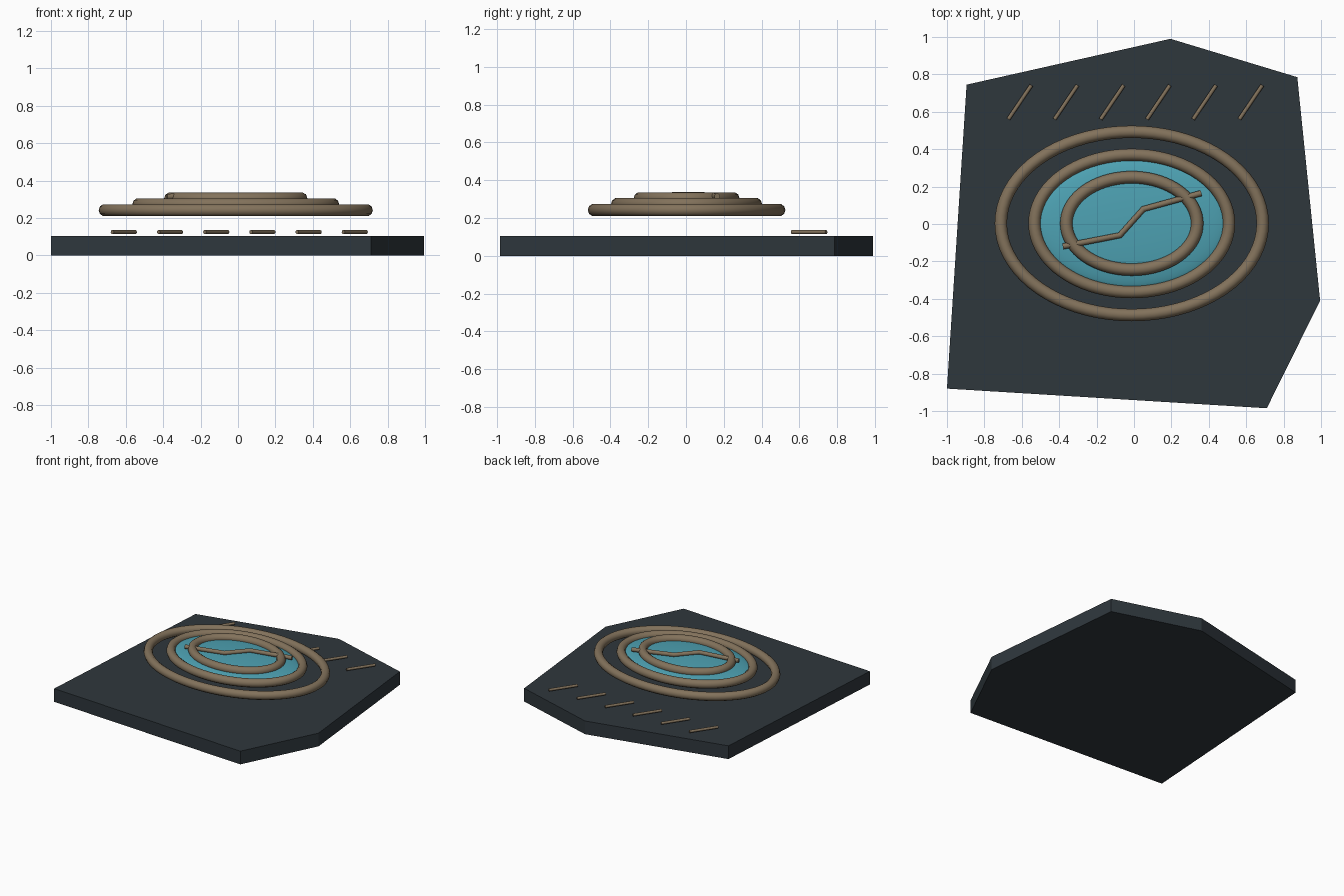
import bpy, bmesh, math

if "Cube" in bpy.data.objects:
    bpy.data.objects.remove(bpy.data.objects["Cube"])


def material(name, rgb):
    m = bpy.data.materials.new(name)
    m.diffuse_color = (*rgb, 1)
    m.use_nodes = True
    m.node_tree.nodes["Principled BSDF"].inputs["Base Color"].default_value = m.diffuse_color
    return m


slate = material("dark slate", (0.028, 0.038, 0.046))
bronze = material("dull bronze", (0.225, 0.168, 0.105))
teal = material("teal glass", (0.075, 0.36, 0.45))


def activate(ob):
    bpy.ops.object.select_all(action='DESELECT')
    ob.select_set(True)
    bpy.context.view_layer.objects.active = ob


def tube(name, points, radius, closed=False):
    """Round tube swept along a path and turned into a mesh."""
    cu = bpy.data.curves.new(name, 'CURVE')
    cu.dimensions = '3D'
    cu.bevel_depth = radius
    cu.bevel_resolution = 3
    cu.use_fill_caps = True
    sp = cu.splines.new('POLY')
    sp.points.add(len(points) - 1)
    for p, co in zip(sp.points, points):
        p.co = (*co, 1)
    sp.use_cyclic_u = closed
    cu.materials.append(bronze)
    ob = bpy.data.objects.new(name, cu)
    bpy.context.collection.objects.link(ob)
    activate(ob)
    bpy.ops.object.convert(target='MESH')
    bpy.ops.object.shade_smooth_by_angle(angle=math.radians(50))
    return bpy.context.object


# Irregular six-sided slab
outline = [(-1, -0.88), (0.71, -0.985), (0.995, -0.41),
           (0.873, 0.785), (0.195, 0.99), (-0.895, 0.745)]
bm = bmesh.new()
base = bm.faces.new([bm.verts.new((x, y, 0)) for x, y in outline])
top = bmesh.ops.extrude_face_region(bm, geom=[base])
bmesh.ops.translate(bm, vec=(0, 0, 0.105),
                    verts=[v for v in top["geom"] if isinstance(v, bmesh.types.BMVert)])
if not any(f.calc_center_median().z < 0.001 for f in bm.faces):
    bm.faces.new([v for v in bm.verts if v.co.z < 0.001])
bmesh.ops.recalc_face_normals(bm, faces=bm.faces)
me = bpy.data.meshes.new("slab")
bm.to_mesh(me)
bm.free()
me.materials.append(slate)
bpy.context.collection.objects.link(bpy.data.objects.new("slab", me))

# Three stacked oval rings
CX, CY = -0.012, 0.003
for name, rx, ry, z in (("outer_ring", 0.70, 0.49, 0.242),
                        ("middle_ring", 0.52, 0.367, 0.273),
                        ("inner_ring", 0.35, 0.247, 0.304)):
    n = 72
    path = [(CX + rx * math.cos(2 * math.pi * i / n),
             CY + ry * math.sin(2 * math.pi * i / n), z) for i in range(n)]
    tube(name, path, 0.033, closed=True)

# Shallow lens inside the rings
bpy.ops.mesh.primitive_uv_sphere_add(segments=48, ring_count=24, radius=1,
                                     location=(CX, CY, 0.262))
lens = bpy.context.object
lens.name = "lens"
lens.scale = (0.51, 0.35, 0.05)
bpy.ops.object.transform_apply(location=False, rotation=False, scale=True)
lens.data.materials.append(teal)
bpy.ops.object.shade_smooth()

# Bent bar across the lens
tube("zigzag_bar", [(-0.38, -0.12, 0.314), (-0.075, -0.06, 0.322),
                    (0.05, 0.08, 0.322), (0.36, 0.165, 0.314)], 0.016)

# Row of slanted tick bars
for i in range(6):
    x = -0.672 + 0.247 * i
    tube(f"tick_{i + 1}", [(x, 0.56, 0.125), (x + 0.123, 0.742, 0.125)], 0.0105)
